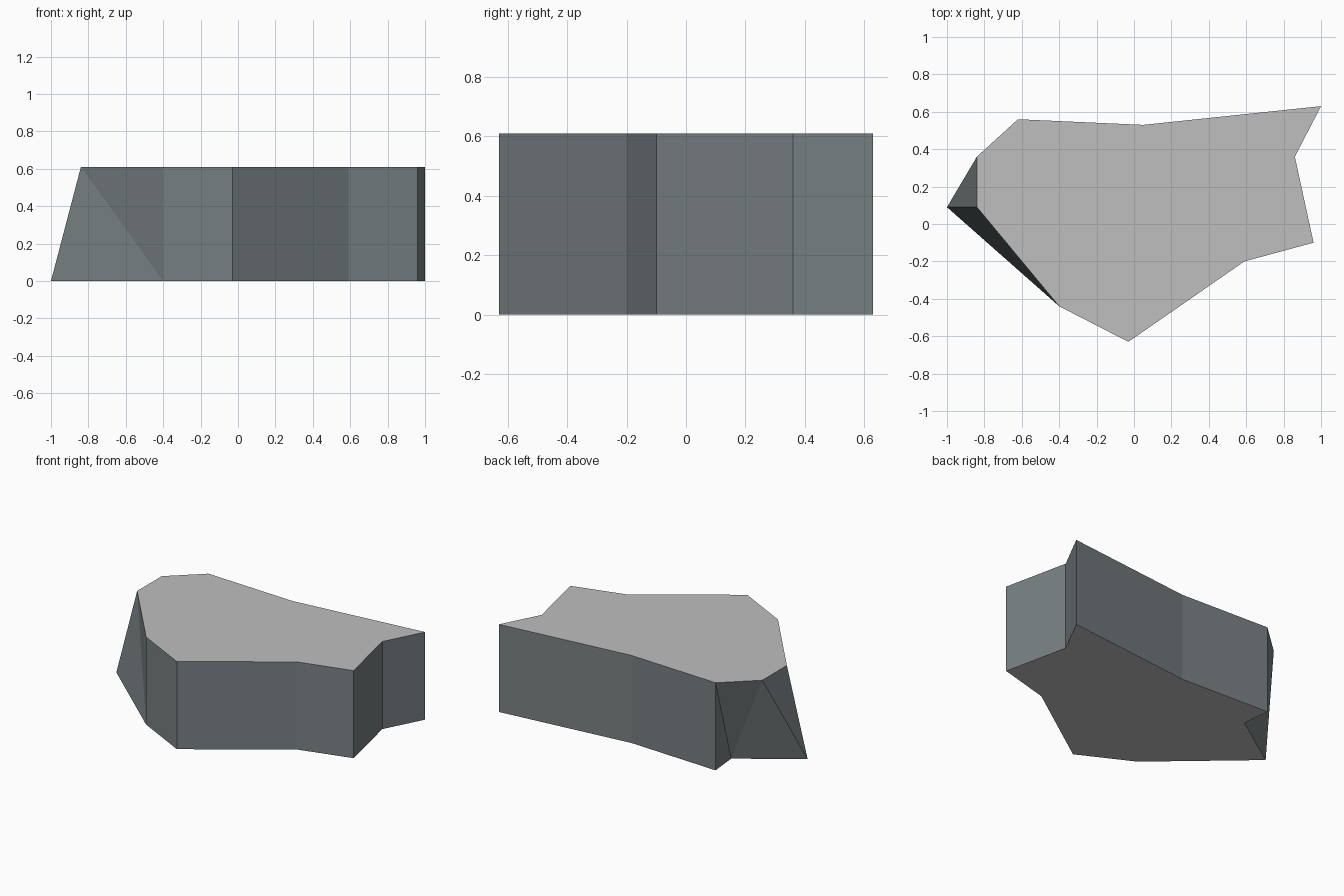
import bpy, bmesh

cube = bpy.data.objects.get("Cube")
if cube:
    bpy.data.objects.remove(cube, do_unlink=True)


def make_material(name, rgb):
    mat = bpy.data.materials.new(name)
    mat.use_nodes = True
    mat.diffuse_color = (*rgb, 1)
    bsdf = mat.node_tree.nodes["Principled BSDF"]
    bsdf.inputs["Base Color"].default_value = (*rgb, 1)
    bsdf.inputs["Roughness"].default_value = 0.9
    return mat


HEIGHT = 0.61

# Slab outline, counter-clockwise from above, starting at the notched corner
outline = [(-0.62, 0.56), (-0.84, 0.36), (-0.84, 0.09), (-0.40, -0.44),
           (-0.03, -0.63), (0.59, -0.20), (0.96, -0.10), (0.86, 0.36),
           (1.00, 0.63), (0.05, 0.53)]

# The foot differs from the top at the undercut and the flared toe
foot = list(outline)
foot[1] = (-0.60, 0.36)
foot[2] = (-1.00, 0.09)

bm = bmesh.new()
top = [bm.verts.new((x, y, HEIGHT)) for x, y in outline]
base = [bm.verts.new((x, y, 0)) for x, y in foot]

# Caps
bm.faces.new(top)
bm.faces.new(base[::-1])

# Walls; the twisted ones around the undercut are split into triangles
count = len(outline)
for i in range(count):
    j = (i + 1) % count
    if i < 3:
        bm.faces.new((top[i], base[i], base[j]))
        bm.faces.new((top[i], base[j], top[j]))
    else:
        bm.faces.new((top[i], base[i], base[j], top[j]))

bm.normal_update()
for face in bm.faces:
    face.material_index = 0 if abs(face.normal.z) > 0.99 else 1

mesh = bpy.data.meshes.new("rock_slab")
bm.to_mesh(mesh)
bm.free()
mesh.materials.append(make_material("light grey", (0.52, 0.52, 0.52)))
mesh.materials.append(make_material("slate grey", (0.187, 0.217, 0.225)))
slab = bpy.data.objects.new("rock_slab", mesh)
bpy.context.collection.objects.link(slab)
